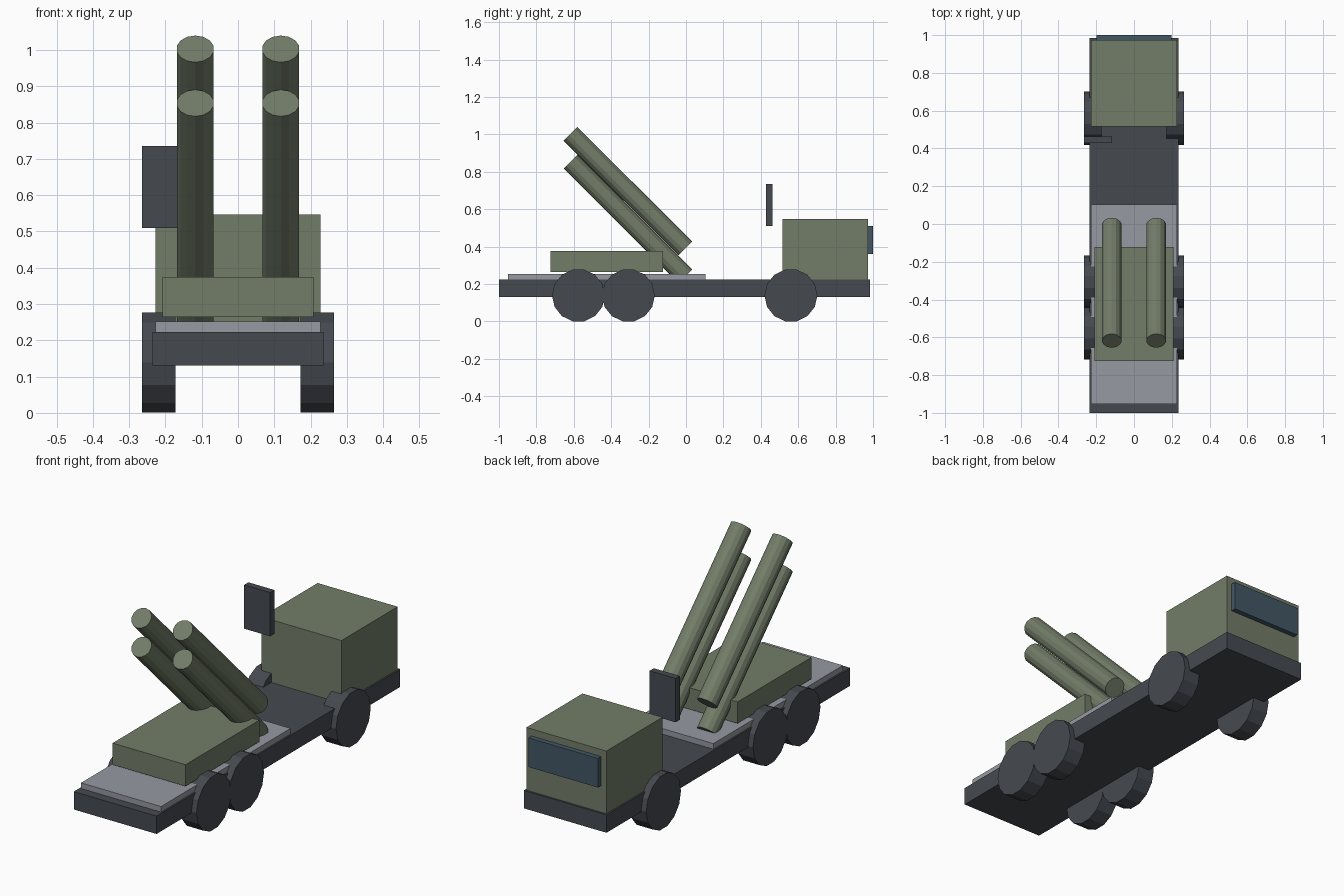
import bpy
from math import pi, atan2
from mathutils import Vector

if "Cube" in bpy.data.objects:
    bpy.data.objects.remove(bpy.data.objects["Cube"])


def material(name, rgb):
    m = bpy.data.materials.new(name)
    m.diffuse_color = (*rgb, 1)
    m.use_nodes = True
    m.node_tree.nodes["Principled BSDF"].inputs["Base Color"].default_value = m.diffuse_color
    return m


GREEN = material("olive_paint", (0.17, 0.205, 0.14))
DARK = material("dark_metal", (0.06, 0.068, 0.08))
BED = material("pale_metal", (0.31, 0.32, 0.36))
GLASS = material("blue_glass", (0.055, 0.095, 0.13))


def box(name, x, y, z, mat):
    """Box from (min, max) ranges on each axis."""
    lo, hi = Vector((x[0], y[0], z[0])), Vector((x[1], y[1], z[1]))
    bpy.ops.mesh.primitive_cube_add(size=1, location=(lo + hi) / 2)
    o = bpy.context.object
    o.name = name
    o.scale = hi - lo
    o.data.materials.append(mat)
    return o


def cylinder(name, a, b, radius, sides, mat, rot):
    """Faceted cylinder centred between points a and b."""
    a, b = Vector(a), Vector(b)
    bpy.ops.mesh.primitive_cylinder_add(vertices=sides, radius=radius, depth=(b - a).length,
                                        location=(a + b) / 2, rotation=rot)
    o = bpy.context.object
    o.name = name
    o.data.materials.append(mat)
    return o


# Truck body
box("chassis", (-0.236, 0.236), (-1.0, 0.984), (0.131, 0.223), DARK)
box("cab", (-0.228, 0.228), (0.517, 0.974), (0.223, 0.546), GREEN)
box("windshield", (-0.198, 0.198), (0.966, 1.0), (0.36, 0.51), GLASS)
box("flat_bed", (-0.228, 0.228), (-0.952, 0.103), (0.222, 0.252), BED)

# Launcher base and radar panel
box("launcher_base", (-0.208, 0.208), (-0.724, -0.123), (0.264, 0.375), GREEN)
box("radar_panel", (-0.265, -0.117), (0.429, 0.463), (0.509, 0.735), DARK)

# Wheels and launch tubes on both sides
for side, s in (("left", -1), ("right", 1)):
    for i, y in enumerate((-0.575, -0.308, 0.561)):
        cylinder(f"wheel_{side}_{i + 1}", (s * 0.172, y, 0.1385), (s * 0.265, y, 0.1385),
                 0.1415, 14, DARK, (0, pi / 2, 0))
    for level, drop in (("upper", 0), ("lower", 0.149)):
        low = (s * 0.118, -0.004, 0.39 - drop)
        high = (s * 0.118, -0.618, 1.003 - drop)
        cylinder(f"launch_tube_{side}_{level}", low, high, 0.052, 14, GREEN,
                 (atan2(0.614, 0.613), 0, 0))
